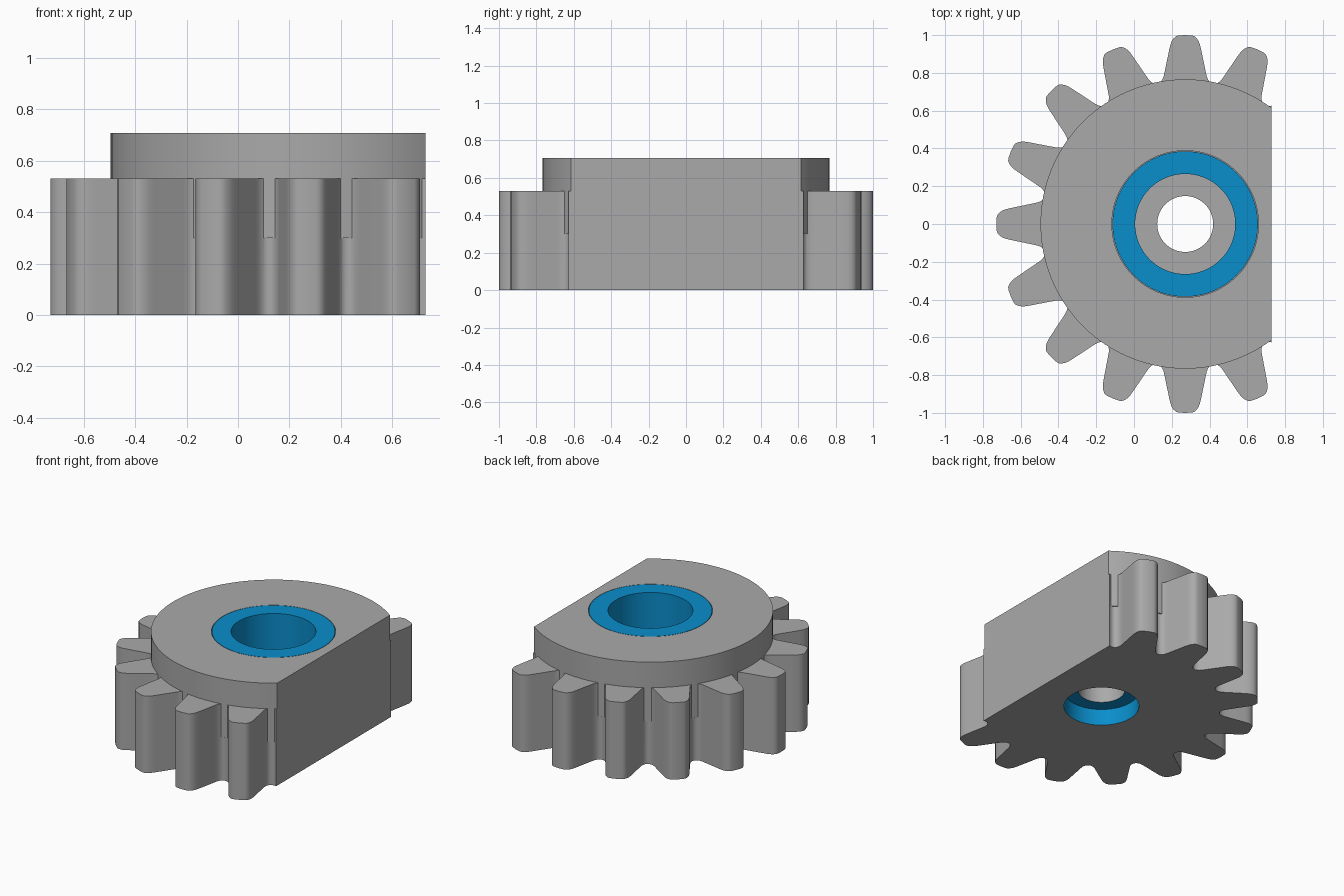
import bpy, bmesh, math

if "Cube" in bpy.data.objects:
    bpy.data.objects.remove(bpy.data.objects["Cube"])

CX = 0.271          # gear axis position on x
FLAT_X = 0.729      # flat side
GEAR_TOP, HUB_TOP = 0.53, 0.706
FLOOR_TOP, FLOOR_BOTTOM = 0.23, 0.115


def material(name, rgb):
    m = bpy.data.materials.new(name)
    m.diffuse_color = (*rgb, 1)
    m.use_nodes = True
    m.node_tree.nodes["Principled BSDF"].inputs["Base Color"].default_value = m.diffuse_color
    return m


MATS = [material("grey", (0.40, 0.40, 0.40)),
        material("blue", (0.003, 0.27, 0.60))]


def prism(name, outline, z0, z1, mat=0):
    """Extrude a closed outline from z0 to z1."""
    bm = bmesh.new()
    face = bm.faces.new([bm.verts.new((x, y, z0)) for x, y in outline])
    top = bmesh.ops.extrude_face_region(bm, geom=[face])["geom"]
    for v in top:
        if isinstance(v, bmesh.types.BMVert):
            v.co.z = z1
    bmesh.ops.recalc_face_normals(bm, faces=bm.faces)
    for f in bm.faces:
        f.material_index = mat
    me = bpy.data.meshes.new(name)
    bm.to_mesh(me)
    bm.free()
    for m in MATS:
        me.materials.append(m)
    ob = bpy.data.objects.new(name, me)
    bpy.context.collection.objects.link(ob)
    return ob


def circle(r, n=96):
    return [(CX + r * math.cos(2 * math.pi * i / n),
             r * math.sin(2 * math.pi * i / n)) for i in range(n)]


def boolean(ob, tool, operation):
    """Apply a boolean and remove the tool."""
    mod = ob.modifiers.new("cut", "BOOLEAN")
    mod.operation, mod.object, mod.solver = operation, tool, "EXACT"
    bpy.context.view_layer.objects.active = ob
    bpy.ops.object.modifier_apply(modifier=mod.name)
    bpy.data.objects.remove(tool)


def smooth(ob):
    bpy.ops.object.select_all(action="DESELECT")
    ob.select_set(True)
    bpy.context.view_layer.objects.active = ob
    bpy.ops.object.shade_smooth_by_angle(angle=math.radians(35))


# Tooth half profile (radial, tangential) from the valley to the tip
half = [(0.743, 0.148), (0.746, 0.138), (0.754, 0.128), (0.766, 0.120),
        (0.782, 0.114), (0.80, 0.110), (0.925, 0.084), (0.95, 0.078),
        (0.968, 0.071), (0.983, 0.061), (0.994, 0.049), (0.998, 0.036),
        (1.0, 0.0)]
tooth = [(r, -t) for r, t in half] + [(r, t) for r, t in half[-2:0:-1]]
TEETH = 16
outline = []
for k in range(TEETH):
    a = 2 * math.pi * k / TEETH
    outline += [(CX + r * math.cos(a) - t * math.sin(a),
                 r * math.sin(a) + t * math.cos(a)) for r, t in tooth]

# Toothed wheel with raised hub
gear = prism("gear", outline, 0, GEAR_TOP)
boolean(gear, prism("hub", circle(0.766), 0.3, HUB_TOP), "UNION")

# Flat side
boolean(gear, prism("flat_cutter", [(FLAT_X, -2), (3, -2), (3, 2), (FLAT_X, 2)],
                    -1, 2), "DIFFERENCE")

# Upper pocket, shaft hole and blue lower recess
boolean(gear, prism("pocket_cutter", circle(0.388), FLOOR_TOP, 1), "DIFFERENCE")
boolean(gear, prism("hole_cutter", circle(0.148, 64), -1, 1), "DIFFERENCE")
boolean(gear, prism("recess_cutter", circle(0.24), -1, FLOOR_BOTTOM, 1),
        "DIFFERENCE")
smooth(gear)

# Blue bushing seated in the pocket
bushing = prism("bushing", circle(0.385), FLOOR_TOP, HUB_TOP, 1)
boolean(bushing, prism("bore_cutter", circle(0.265), -1, 2, 1), "DIFFERENCE")
smooth(bushing)
